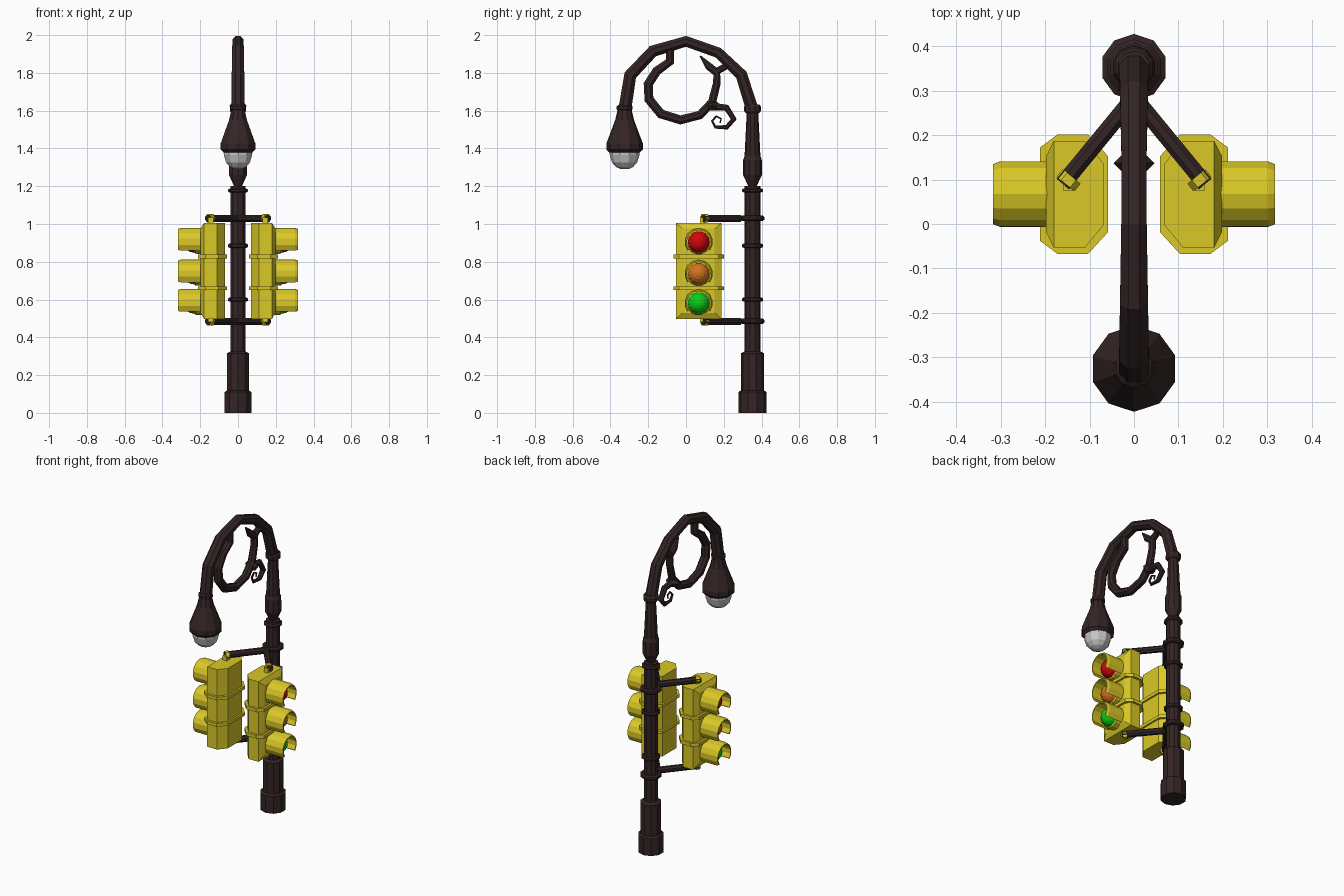
import bpy, bmesh, math
from mathutils import Vector, Matrix

if "Cube" in bpy.data.objects:
    bpy.data.objects.remove(bpy.data.objects["Cube"])


def mat(name, r, g, b):
    m = bpy.data.materials.new(name)
    m.diffuse_color = (r, g, b, 1)
    m.use_nodes = True
    m.node_tree.nodes["Principled BSDF"].inputs["Base Color"].default_value = m.diffuse_color
    return m


BROWN = mat("dark_brown_metal", .034, .018, .018)
YELLOW = mat("yellow_paint", .70, .58, .02)
RED = mat("red_lens", .62, .002, .004)
ORANGE = mat("orange_lens", .65, .17, .014)
GREEN = mat("green_lens", .003, .62, .008)
GLASS = mat("pale_glass", .58, .58, .58)


def finish(name, bm, material, mirror=False):
    bmesh.ops.recalc_face_normals(bm, faces=bm.faces)
    me = bpy.data.meshes.new(name)
    bm.to_mesh(me)
    bm.free()
    me.materials.append(material)
    ob = bpy.data.objects.new(name, me)
    bpy.context.collection.objects.link(ob)
    if mirror:
        ob.modifiers.new("mirror", 'MIRROR').use_mirror_merge = False
    return ob


def skin(name, rings, material, mirror=False, cyclic=False):
    """Join equal rings of points with quads; cap the ends unless cyclic."""
    bm = bmesh.new()
    vs = [[bm.verts.new(p) for p in ring] for ring in rings]
    n = len(vs[0])
    pairs = list(zip(vs, vs[1:])) + ([(vs[-1], vs[0])] if cyclic else [])
    for a, b in pairs:
        for i in range(n):
            j = (i + 1) % n
            bm.faces.new((a[i], a[j], b[j], b[i]))
    if not cyclic:
        bm.faces.new(vs[0])
        bm.faces.new(vs[-1])
    return finish(name, bm, material, mirror)


def lathe(name, profile, x, y, material, sides=10):
    """Turn (radius, z) points round a vertical axis."""
    rings = [[(x + r * math.sin(2 * math.pi * i / sides),
               y - r * math.cos(2 * math.pi * i / sides), z)
              for i in range(sides)] for r, z in profile]
    return skin(name, rings, material)


def tube(name, path, material=BROWN, sides=8, side=(1, 0, 0), mirror=False):
    """Round tube along planar (x, y, z, radius) points."""
    pts = [Vector(p[:3]) for p in path]
    s = Vector(side).normalized()
    rings = []
    for i, p in enumerate(pts):
        t = (pts[min(i + 1, len(pts) - 1)] - pts[max(i - 1, 0)]).normalized()
        n = t.cross(s)
        rings.append([p + path[i][3] * (s * math.cos(a) + n * math.sin(a))
                      for a in (2 * math.pi * (k + .5) / sides for k in range(sides))])
    return skin(name, rings, material, mirror)


def scroll(name, pts):
    return tube(name, [(0, y, z, r) for y, z, r in pts])


# --- pole with stepped base, bulb and tapering top
PY = .352
lathe("pole", [(.075, 0), (.075, .11), (.062, .118), (.062, .315), (.043, .325),
               (.043, 1.2), (.022, 1.2), (.05, 1.26), (.049, 1.34), (.042, 1.36),
               (.03, 1.6), (.03, 1.63)], 0, PY, BROWN)
for i, (z, r, h) in enumerate([(1.177, .055, .01), (1.03, .063, .014), (.885, .056, .011),
                               (.6, .056, .011), (.485, .063, .014), (1.61, .045, .022)]):
    lathe(f"pole_ring_{i}", [(r - .008, z - h), (r, z - h / 2), (r, z + h / 2), (r - .008, z + h)],
          0, PY, BROWN)

# --- arched arm and scrollwork
scroll("arch_arm", [(.35, 1.61, .036), (.293, 1.79, .034), (.17, 1.907, .031), (0, 1.967, .031),
                    (-.175, 1.915, .034), (-.295, 1.788, .036), (-.325, 1.60, .037)])
scroll("scroll_ring", [(-.085, 1.94, .025), (-.085, 1.86, .025), (-.155, 1.81, .026),
                       (-.20, 1.74, .027), (-.196, 1.66, .027), (-.133, 1.583, .027),
                       (-.03, 1.551, .026), (.074, 1.577, .025), (.138, 1.645, .024),
                       (.162, 1.74, .022), (.165, 1.81, .022), (.25, 1.855, .016)])
scroll("scroll_leaf", [(.165, 1.80, .022), (.12, 1.835, .022), (.075, 1.89, .004)])
scroll("scroll_curl", [(.12, 1.625, .022), (.215, 1.615, .019), (.253, 1.555, .017),
                       (.215, 1.512, .014), (.155, 1.513, .009), (.138, 1.545, .007),
                       (.16, 1.57, .006), (.186, 1.558, .005), (.18, 1.535, .004)])
lathe("scroll_collar", [(.025, 1.60), (.046, 1.625), (.025, 1.65)], 0, .137, BROWN, 4)

# --- hanging lamp
LY = -.325
lathe("lamp_collar", [(.034, 1.6), (.043, 1.607), (.043, 1.622), (.034, 1.63)], 0, LY, BROWN)
lathe("lamp_shade", [(.036, 1.61), (.05, 1.55), (.097, 1.425), (.097, 1.395), (.08, 1.378)],
      0, LY, BROWN)
lathe("lamp_glass", [(.08, 1.39), (.079, 1.365), (.066, 1.325), (.045, 1.302), (.02, 1.29)],
      0, LY, GLASS)

# --- brackets that carry the signals, with yellow clamps
CY = .067
for tag, z, out in (("upper", 1.03, -1), ("lower", .485, 1)):
    tube(f"{tag}_bracket_arm", [(0, .285, z, .02), (.16, .09, z, .02)], side=(0, 0, 1), mirror=True)
    d = Vector((.16, -.195, 0)).normalized()
    tube(f"{tag}_clamp", [(*(Vector((.14, .107, z)) + d * k), .026) for k in (0, .022)],
         YELLOW, 6, side=(0, 0, 1), mirror=True)
    rod = [[(.145 + .014 * a, .088 + .014 * b, zz) for a, b in ((-1, -1), (1, -1), (1, 1), (-1, 1))]
           for zz in (z - .005 * out, z + .035 * out)]
    skin(f"{tag}_clamp_post", rod, YELLOW, mirror=True)


# --- signal housings: rectangles lofted along x, narrow at the back
def loft_x(name, stations):
    rings = [[(x, CY + sy * h, z) for sy, z in ((-1, lo), (1, lo), (1, hi), (-1, hi))]
             for x, h, lo, hi in stations]
    return skin(name, rings, YELLOW, mirror=True)


SEAMS = (.498, .66, .828, 1.006)
loft_x("signal_housing", [(.069, .07, SEAMS[0], SEAMS[3]), (.11, .12, SEAMS[0], SEAMS[3]),
                          (.18, .12, SEAMS[0], SEAMS[3]), (.198, .085, .53, .975)])
for z in SEAMS[1:3]:
    loft_x("signal_flange", [(x, h, z - .01, z + .01) for x, h in
                             ((.058, .085), (.103, .134), (.172, .134), (.211, .105))])


# --- visors open at the bottom, with domed lenses inside
def turn_x(name, profile, zc, a0, a1, steps, material, closed):
    """Turn (x, radius) points round a horizontal axis at height zc."""
    count = steps if closed else steps + 1
    angles = [math.radians(a0 + (a1 - a0) * k / steps) for k in range(count)]
    if closed:
        rings = [[(x, CY + r * math.cos(a), zc + r * math.sin(a)) for a in angles]
                 for x, r in profile]
    else:
        rings = [[(x, CY + r * math.cos(a), zc + r * math.sin(a)) for x, r in profile]
                 for a in angles]
    return skin(name, rings, material, mirror=True)


for tag, zc, colour in (("red", .905, RED), ("orange", .737, ORANGE), ("green", .582, GREEN)):
    turn_x(f"{tag}_visor", [(.185, .075), (.302, .075), (.317, .069), (.317, .062), (.185, .064)],
           zc, -38, 218, 10, YELLOW, False)
    turn_x(f"{tag}_lens_seat", [(.18, .065), (.225, .064), (.235, .056)], zc, 0, 360, 14, YELLOW, True)
    dome = [(.232 + .058 * math.sin(t), .058 * math.cos(t))
            for t in (math.radians(d) for d in (0, 20, 40, 60, 78, 89))]
    turn_x(f"{tag}_lens", dome, zc, 0, 360, 14, colour, True)
